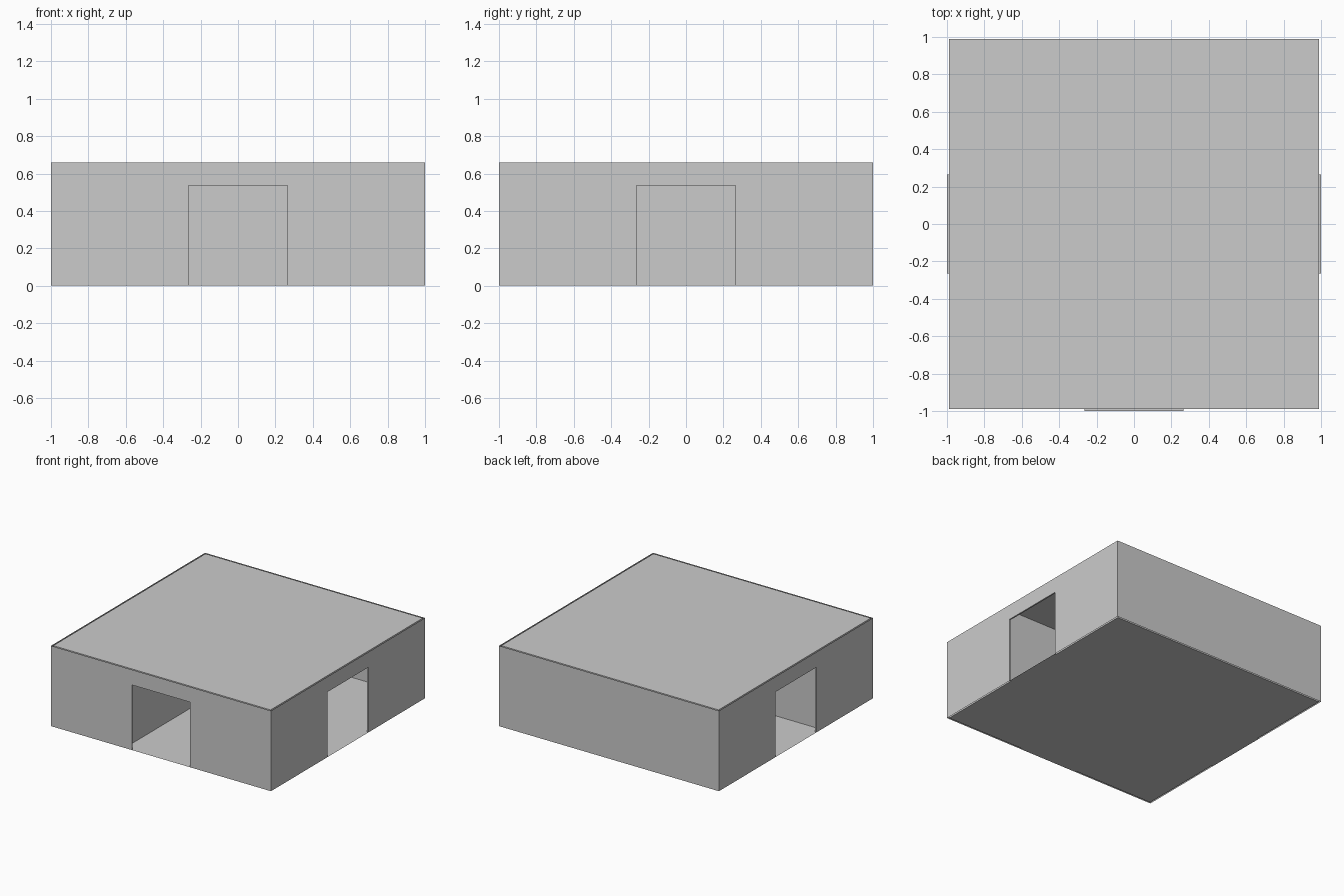
import bpy, math
from mathutils import Matrix

if "Cube" in bpy.data.objects:
    bpy.data.objects.remove(bpy.data.objects["Cube"])

OUT, INN = 1.0, 0.988       # outer and inner wall faces
H = 0.66                    # building height
DW, DH = 0.265, 0.535       # doorway half width and height
P = 0.33                    # partition offset


def mesh(name, verts, faces, rot=0):
    me = bpy.data.meshes.new(name)
    me.from_pydata(verts, [], faces)
    me.transform(Matrix.Rotation(math.radians(rot), 4, 'Z'))
    ob = bpy.data.objects.new(name, me)
    bpy.context.collection.objects.link(ob)
    return ob


def outline(w, y, door):
    """Wall sheet facing -y, optionally notched by a doorway."""
    pts = [(-w, y, 0)]
    if door:
        pts += [(-DW, y, 0), (-DW, y, DH), (DW, y, DH), (DW, y, 0)]
    return pts + [(w, y, 0), (w, y, H), (-w, y, H)]


def side(name, rot, door):
    a, b = outline(OUT, -OUT, door), outline(INN, -INN, door)
    n = len(a)
    faces = [tuple(range(n)), tuple(range(2 * n - 1, n - 1, -1))]
    if door:  # jambs, lintel underside and threshold joining both sheets
        for i, j in ((1, 2), (2, 3), (3, 4), (4, 1)):
            faces.append((i, j, n + j, n + i))
    mesh(name, a + b, faces, rot)


def slab(name, z, flip):
    v = [(-INN, -INN, z), (INN, -INN, z), (INN, INN, z), (-INN, INN, z)]
    mesh(name, v, [(3, 2, 1, 0) if flip else (0, 1, 2, 3)])


def partition(name, p, q):
    (x0, y0), (x1, y1) = p, q
    mesh(name, [(x0, y0, 0), (x1, y1, 0), (x1, y1, H), (x0, y0, H)], [(0, 1, 2, 3)])


# Outer walls: three with doorways, the back one closed
side("front_wall", 0, True)
side("right_wall", 90, True)
side("back_wall", 180, False)
side("left_wall", 270, True)

# Floor and flat roof
slab("floor", 0, True)
slab("roof", H, False)

# Inner partitions on both sides of the front hall
for s, label in ((-1, "left"), (1, "right")):
    partition(label + "_hall_partition", (s * P, -INN), (s * P, INN))
    partition(label + "_room_partition", (s * P, -P), (s * INN, -P))
